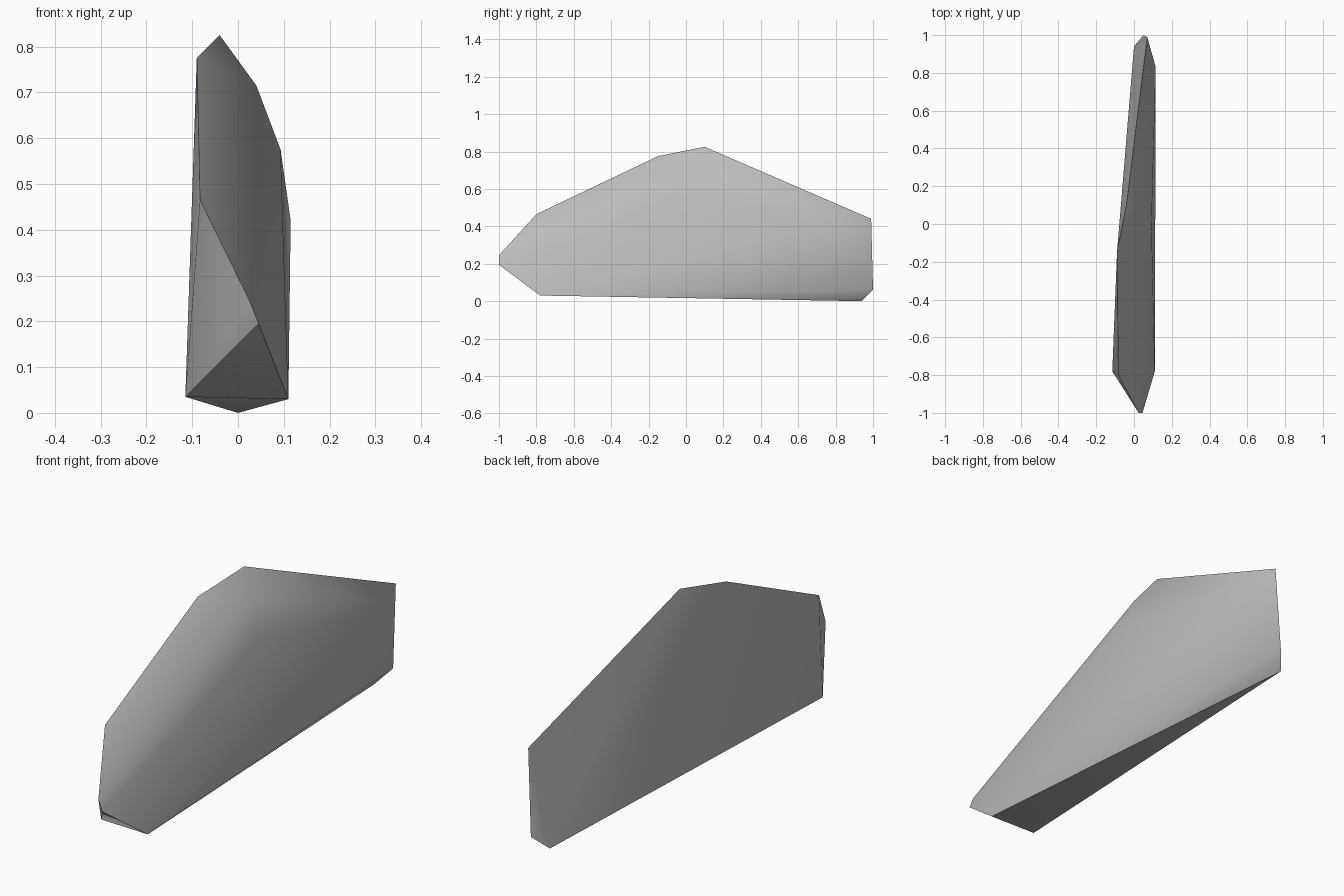
import bpy
import bmesh
import math

cube = bpy.data.objects.get("Cube")
if cube:
    bpy.data.objects.remove(cube, do_unlink=True)

# Single stone colour
stone = bpy.data.materials.new("stone_grey")
stone.use_nodes = True
grey = (0.5, 0.5, 0.5, 1.0)
stone.diffuse_color = grey
bsdf = stone.node_tree.nodes["Principled BSDF"]
bsdf.inputs["Base Color"].default_value = grey
bsdf.inputs["Roughness"].default_value = 0.8

# Corners of the faceted slab, grouped by region
base = [(-0.115, -0.78, 0.035), (0.11, -0.78, 0.03), (0, 0.94, 0)]
nose = [(0.045, -1, 0.195), (0.025, -1, 0.245)]
crest = [(-0.083, -0.8, 0.465), (-0.09, -0.15, 0.775), (-0.04, 0.1, 0.825)]
shoulder = [(0.04, 0.05, 0.715), (0.093, 0.0, 0.575), (0.115, 0.83, 0.42)]
tail = [(0.07, 0.99, 0.44), (0.05, 1.0, 0.06)]

# Wrap the corners in a convex shell
bm = bmesh.new()
for corner in base + nose + crest + shoulder + tail:
    bm.verts.new(corner)
hull = bmesh.ops.convex_hull(bm, input=bm.verts[:])
loose = [v for v in bm.verts if not v.link_faces]
bmesh.ops.delete(bm, geom=loose, context="VERTS")
bmesh.ops.recalc_face_normals(bm, faces=bm.faces[:])

mesh = bpy.data.meshes.new("rock_slab")
bm.to_mesh(mesh)
bm.free()
mesh.materials.append(stone)
rock = bpy.data.objects.new("rock_slab", mesh)
bpy.context.collection.objects.link(rock)

# Soft shading across shallow facets, crisp rim edges
bpy.ops.object.select_all(action="DESELECT")
rock.select_set(True)
bpy.context.view_layer.objects.active = rock
bpy.ops.object.shade_smooth_by_angle(angle=math.radians(40))
